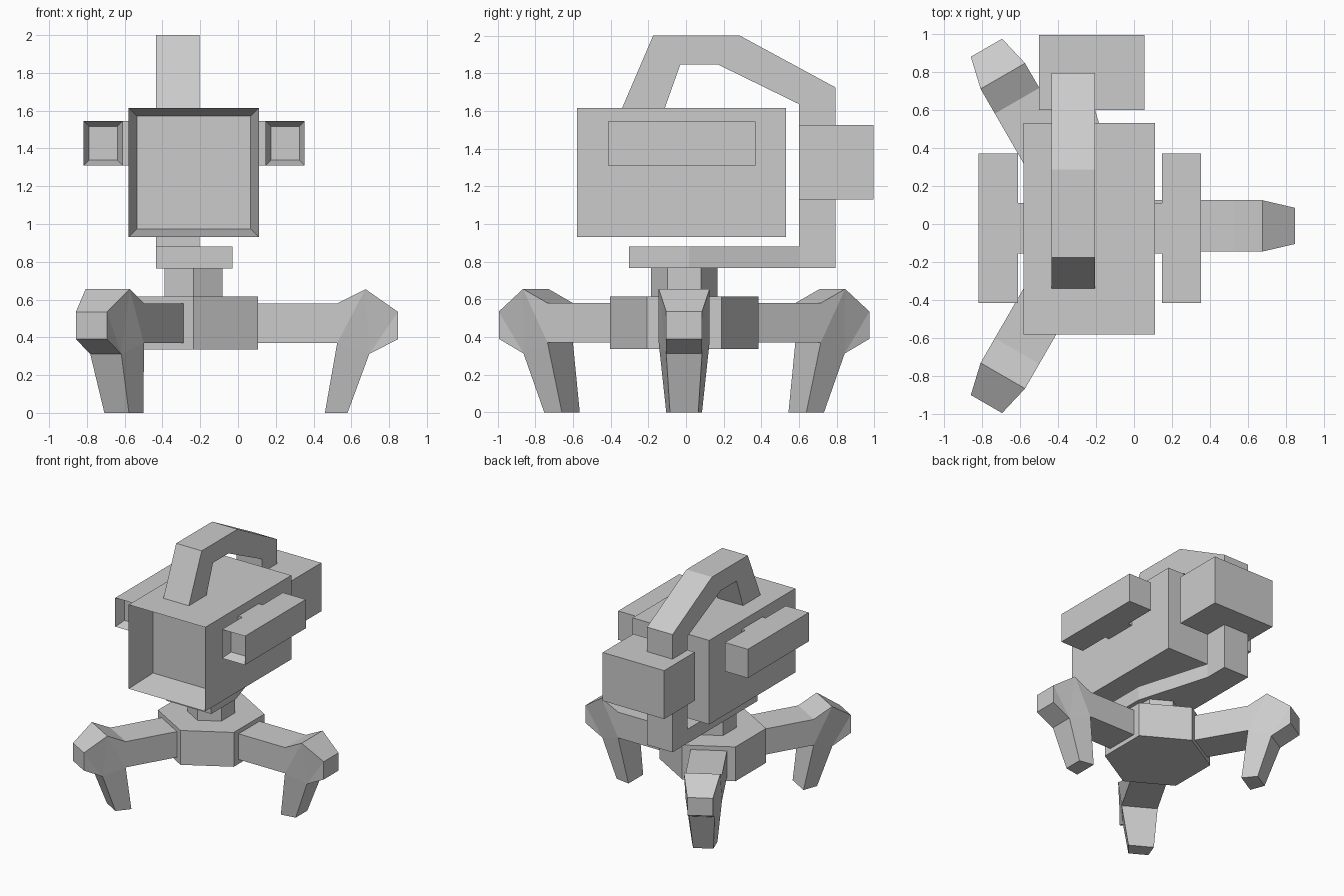
import bpy, bmesh
from math import sin, cos, pi

if "Cube" in bpy.data.objects:
    bpy.data.objects.remove(bpy.data.objects["Cube"])

CX, CY = -0.235, -0.01      # tripod axis


def finish(name, bm):
    bmesh.ops.recalc_face_normals(bm, faces=bm.faces[:])
    me = bpy.data.meshes.new(name)
    bm.to_mesh(me)
    bm.free()
    ob = bpy.data.objects.new(name, me)
    bpy.context.collection.objects.link(ob)
    return ob


def prism(name, pts, a, b, place):
    """Extrude a 2D outline between a and b; place(u, v, w) gives xyz."""
    bm = bmesh.new()
    lo = [bm.verts.new(place(u, v, a)) for u, v in pts]
    hi = [bm.verts.new(place(u, v, b)) for u, v in pts]
    bm.faces.new(lo)
    bm.faces.new(hi)
    n = len(pts)
    for i in range(n):
        j = (i + 1) % n
        bm.faces.new((lo[i], lo[j], hi[j], hi[i]))
    return finish(name, bm)


def box(name, x, y, z, inset=0, depth=0):
    """Box from ranges, optionally with a recess in its front face."""
    bm = bmesh.new()
    bmesh.ops.create_cube(bm, size=1)
    for v in bm.verts:
        v.co = [r[0] if c < 0 else r[1] for c, r in zip(v.co, (x, y, z))]
    if inset:
        bm.normal_update()
        front = min(bm.faces, key=lambda f: f.calc_center_median().y)
        bmesh.ops.inset_individual(bm, faces=[front], thickness=inset)
        bmesh.ops.translate(bm, verts=front.verts[:], vec=(0, depth, 0))
    return finish(name, bm)


def flat(u, v, w):
    return (u, v, w)


def side(u, v, w):
    return (w, u, v)


def hexagon(name, r, z0, z1):
    pts = [(CX + r * sin(i * pi / 3), CY + r * cos(i * pi / 3)) for i in range(6)]
    return prism(name, pts, z0, z1, flat)


# Main housing with deep front opening
box("main_housing", (-0.58, 0.11), (-0.58, 0.53), (0.93, 1.615), 0.063, 0.25)

# Side pods with front openings, and their mounts
for tag, s in (("left", -1), ("right", 1)):
    mid = -0.232
    xr = sorted((mid + s * 0.378, mid + s * 0.585))
    box(tag + "_pod", xr, (-0.415, 0.37), (1.31, 1.545), 0.039, 0.08)
    xr = sorted((mid + s * 0.33, mid + s * 0.38))
    box(tag + "_pod_mount", xr, (-0.155, 0.11), (1.31, 1.545))

# Rear pack
box("rear_pack", (-0.5, 0.055), (0.60, 0.995), (1.13, 1.525))

# Carrying handle running over the top and down the back
prism("handle", [(-0.34, 1.615), (-0.175, 2.0), (0.287, 2.0), (0.795, 1.725),
                 (0.795, 0.765), (0.6, 0.765), (0.6, 1.637), (0.17, 1.847),
                 (-0.03, 1.847), (-0.113, 1.615)], -0.435, -0.205, side)

# Support arm under the housing
prism("support_arm", [(-0.435, -0.302), (-0.03, -0.302), (-0.03, 0.015),
                      (-0.205, 0.6), (-0.435, 0.6)], 0.765, 0.88, flat)

# Swivel post and tripod hub
hexagon("swivel_post", 0.177, 0.6, 0.77)
hexagon("tripod_hub", 0.395, 0.335, 0.615)

# Legs: (radius, height, half width) around the side outline
LEG = [(0.30, 0.37, 0.135), (0.30, 0.58, 0.135), (0.76, 0.58, 0.135),
       (0.91, 0.655, 0.135), (1.082, 0.535, 0.095), (1.082, 0.39, 0.095),
       (0.93, 0.312, 0.095), (0.815, 0, 0.075), (0.695, 0, 0.095),
       (0.76, 0.37, 0.135)]
SIDES = [(0, 1, 2, 9), (2, 3, 9), (3, 6, 9), (3, 4, 6), (4, 5, 6), (6, 7, 8, 9)]

for k, name in enumerate(("right_leg", "back_leg", "front_leg")):
    c, s = cos(k * 2 * pi / 3), sin(k * 2 * pi / 3)
    bm = bmesh.new()
    rows = [[bm.verts.new((CX + r * c - m * w * s, CY + r * s + m * w * c, z))
             for r, z, w in LEG] for m in (-1, 1)]
    for row in rows:
        for f in SIDES:
            bm.faces.new([row[i] for i in f])
    for i in range(len(LEG)):
        j = (i + 1) % len(LEG)
        bm.faces.new((rows[0][i], rows[0][j], rows[1][j], rows[1][i]))
    finish(name, bm)
